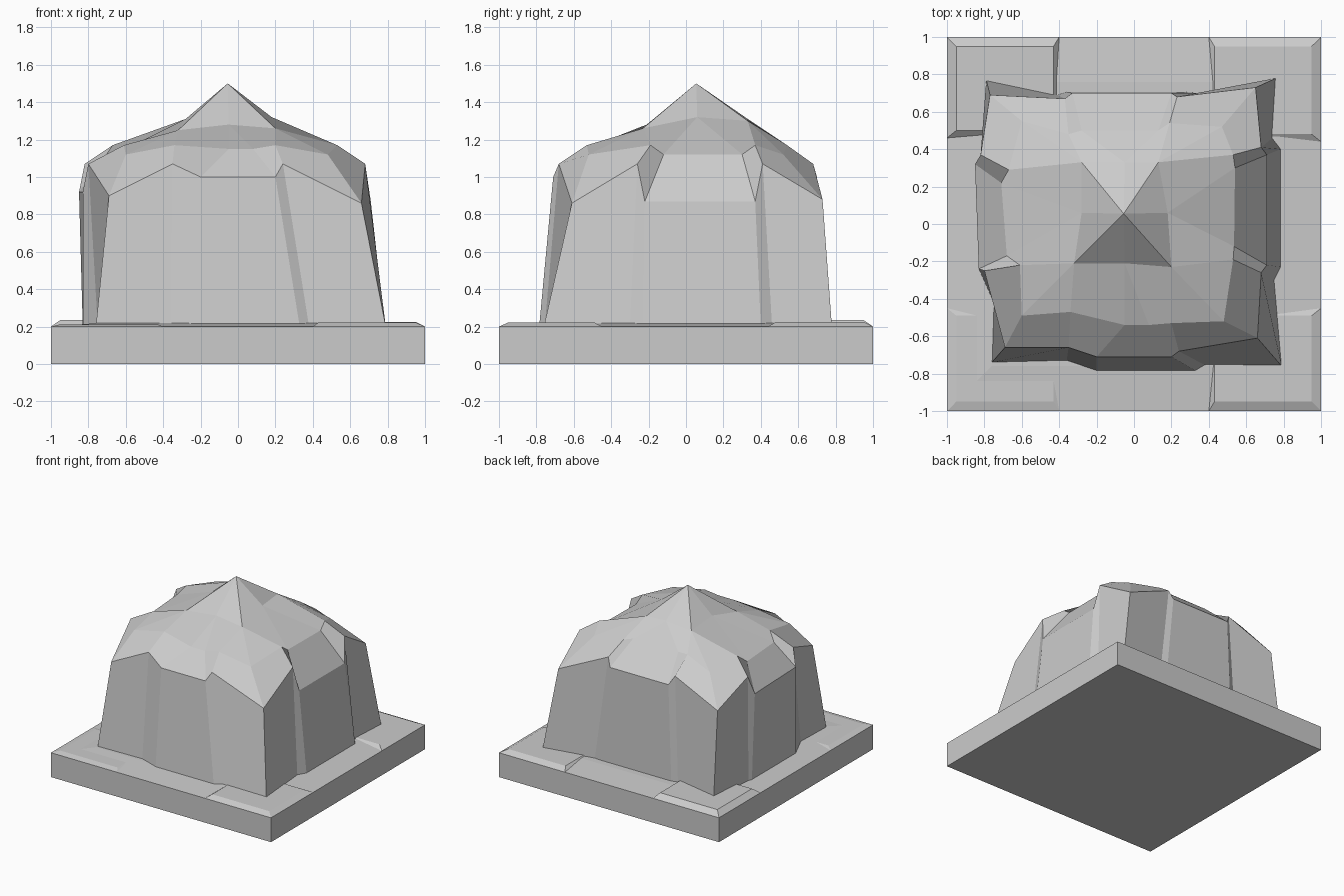
import bpy, bmesh

if "Cube" in bpy.data.objects:
    bpy.data.objects.remove(bpy.data.objects["Cube"])

# Each outline runs anticlockwise from the front-left corner; every side has
# five points: corner, notch, panel start, panel end, notch.
FOOT = [(-.76, -.74), (-.36, -.73), (-.20, -.785), (.33, -.785), (.38, -.755),
        (.79, -.76), (.75, -.30), (.785, -.23), (.785, .40), (.74, .46),
        (.76, .78), (.34, .70), (.28, .705), (-.36, .705), (-.41, .69),
        (-.79, .77), (-.82, .36), (-.83, .33), (-.83, -.24), (-.75, -.42)]
SHOULDER = [(-.69, -.66), (-.35, -.66), (-.20, -.71), (.20, -.71), (.24, -.68),
            (.66, -.61), (.68, -.26), (.71, -.22), (.71, .37), (.68, .41),
            (.65, .73), (.23, .68), (.20, .70), (-.33, .70), (-.37, .67),
            (-.77, .69), (-.82, .37), (-.85, .32), (-.83, -.24), (-.80, -.25)]
RIM = [(-.60, -.49), (-.34, -.47), (-.05, -.54), (.08, -.54), (.20, -.53),
       (.48, -.52), (.53, -.19), (.535, -.12), (.54, .30), (.53, .37),
       (.47, .52), (.19, .54), (.13, .50), (-.28, .50), (-.35, .48),
       (-.60, .55), (-.67, .29), (-.71, .22), (-.68, -.17), (-.61, -.22)]
# Crown alternates corner, side middle
CROWN = [(-.32, -.21, 1.25), (-.05, -.21, 1.28), (.20, -.23, 1.26), (.18, .06, 1.32),
         (.13, .33, 1.30), (-.05, .33, 1.31), (-.28, .33, 1.29), (-.28, .06, 1.31)]
PEAK = (-.055, .055, 1.5)
SHOULDER_PANEL = [1.0, .87, 1.0, .92]
RIM_PANEL = [1.15, 1.12, 1.18, 1.11]
CORNER_Z = [.90, .86, .88, .90]


def finish(bm, name):
    bmesh.ops.recalc_face_normals(bm, faces=bm.faces)
    mesh = bpy.data.meshes.new(name)
    bm.to_mesh(mesh)
    bm.free()
    obj = bpy.data.objects.new(name, mesh)
    bpy.context.collection.objects.link(obj)
    return obj


def ring(bm, outline, corner, notch, panel):
    verts = []
    for i, (x, y) in enumerate(outline):
        side, k = divmod(i, 5)
        z = (corner[side], notch, panel[side], panel[side], notch)[k]
        verts.append(bm.verts.new((x, y, z)))
    return verts


def bridge(bm, low, high):
    n = len(low)
    for i in range(n):
        j = (i + 1) % n
        corners = list(dict.fromkeys((low[i], low[j], high[j], high[i])))
        bm.faces.new(corners)


def tapered_slab(name, x0, x1, y0, y1, z0, z1, inset):
    """Slab whose four sides slope in by (left, right, front, back)."""
    l, r, f, b = inset
    bm = bmesh.new()
    low = [bm.verts.new((x, y, z0)) for x, y in ((x0, y0), (x1, y0), (x1, y1), (x0, y1))]
    high = [bm.verts.new((x, y, z1)) for x, y in
            ((x0 + l, y0 + f), (x1 - r, y0 + f), (x1 - r, y1 - b), (x0 + l, y1 - b))]
    bridge(bm, low, high)
    bm.faces.new(low[::-1])
    bm.faces.new(high)
    return finish(bm, name)


# Rock mound: steep walls, sloping shoulder, domed top and peak
bm = bmesh.new()
foot = ring(bm, FOOT, [.2] * 4, .2, [.2] * 4)
shoulder = ring(bm, SHOULDER, CORNER_Z, 1.07, SHOULDER_PANEL)
rim = ring(bm, RIM, [1.12] * 4, 1.17, RIM_PANEL)
crown = [bm.verts.new(p) for p in CROWN]
crown_map = [crown[(2 * s + k) % 8] for s in range(4) for k in (0, 0, 1, 1, 2)]
peak = bm.verts.new(PEAK)
bm.faces.new(foot[::-1])
bridge(bm, foot, shoulder)
bridge(bm, shoulder, rim)
bridge(bm, rim, crown_map)
bridge(bm, crown, [peak] * 8)
finish(bm, "rock_mound")

# Square base and its gently rising ground
tapered_slab("base_slab", -1, 1, -1, 1, 0, .2, (0, 0, 0, 0))
tapered_slab("ground_slope", -1, 1, -1, 1, .2, .218, (.24, .24, .24, .24))

# Raised corner pavers
tapered_slab("paver_front_right", .40, 1, -1, -.45, .2, .222, (.03, .05, .05, .04))
tapered_slab("paver_back_right", .40, 1, .44, 1, .2, .225, (.03, .05, .04, .05))
tapered_slab("paver_back_left", -1, -.40, .46, 1, .2, .235, (.05, .03, .04, .05))
tapered_slab("paver_front_left", -1, -.40, -1, -.45, .2, .212, (.05, .03, .05, .04))
